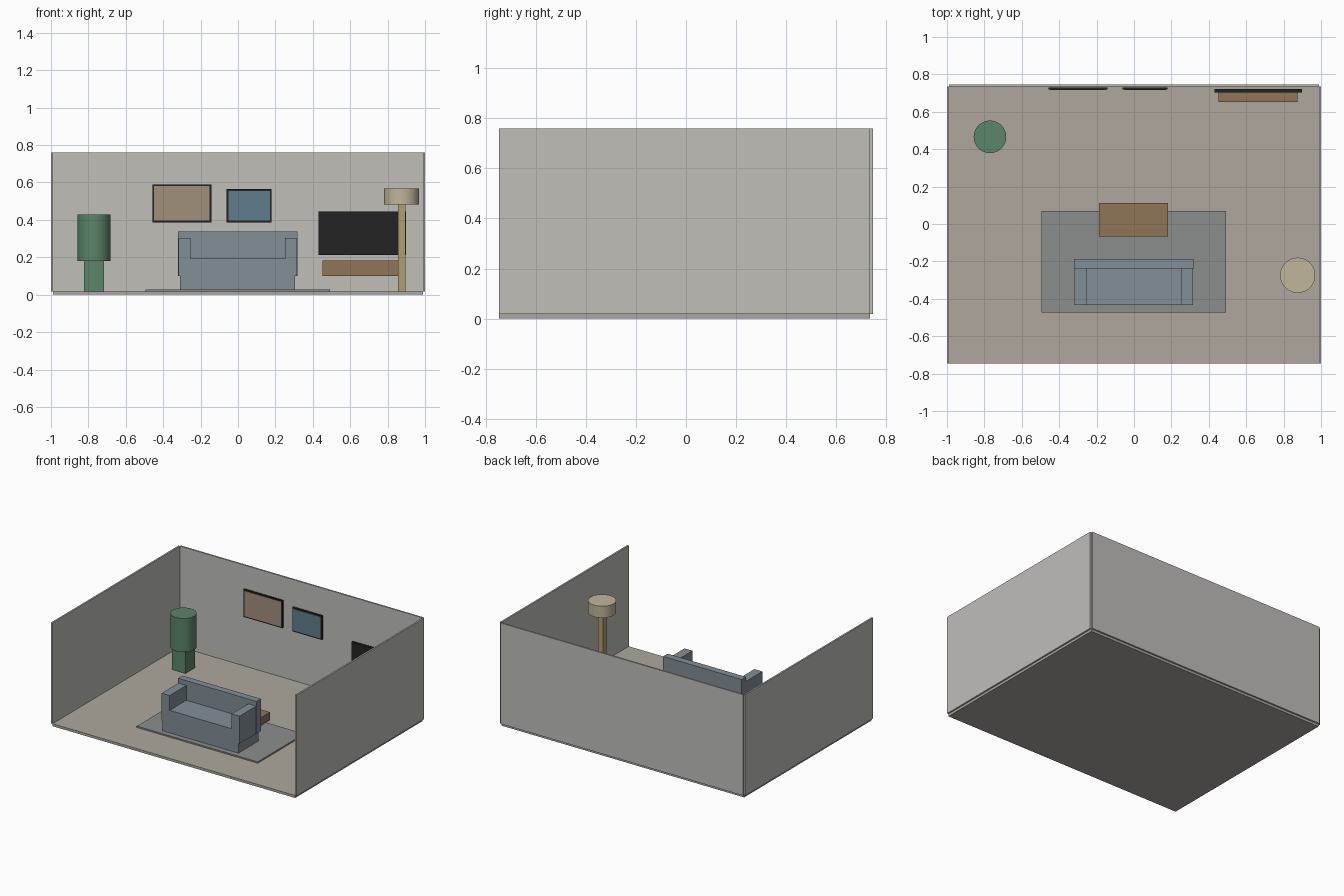
import bpy, bmesh

if "Cube" in bpy.data.objects:
    bpy.data.objects.remove(bpy.data.objects["Cube"])

def material(name, rgb):
    # sRGB 0-255 converted to linear
    m = bpy.data.materials.new(name)
    m.diffuse_color = [(c / 255) ** 2.2 for c in rgb] + [1]
    m.use_nodes = True
    m.node_tree.nodes["Principled BSDF"].inputs["Base Color"].default_value = m.diffuse_color
    return m

WALL = material("wall_paint", (190, 189, 183))
FLOOR = material("floor_beige", (173, 166, 156))
RUG = material("rug_grey", (138, 141, 140))
FABRIC = material("sofa_fabric", (128, 141, 150))
WOOD = material("wood", (142, 116, 88))
BLACK = material("black", (40, 40, 40))
GREEN = material("plant_green", (92, 132, 106))
CREAM = material("lamp_shade_cream", (190, 180, 152))
BRASS = material("lamp_pole_brass", (176, 156, 112))
TAN = material("canvas_tan", (160, 142, 122))
TEAL = material("canvas_teal", (96, 124, 138))

def finish(bm, name, mat):
    bmesh.ops.recalc_face_normals(bm, faces=bm.faces)
    me = bpy.data.meshes.new(name)
    bm.to_mesh(me)
    bm.free()
    ob = bpy.data.objects.new(name, me)
    bpy.context.collection.objects.link(ob)
    me.materials.append(mat)
    return ob

def extrude_y(name, profile, y0, y1, mat):
    bm = bmesh.new()
    face = bm.faces.new([bm.verts.new((x, y0, z)) for x, z in profile])
    ext = bmesh.ops.extrude_face_region(bm, geom=[face])
    verts = [g for g in ext["geom"] if isinstance(g, bmesh.types.BMVert)]
    bmesh.ops.translate(bm, verts=verts, vec=(0, y1 - y0, 0))
    return finish(bm, name, mat)

def box(name, x, y, z, mat):
    (x0, x1), z0, z1 = x, z[0], z[1]
    return extrude_y(name, [(x0, z0), (x1, z0), (x1, z1), (x0, z1)], y[0], y[1], mat)

def cylinder(name, cx, cy, r, z, mat):
    bpy.ops.mesh.primitive_cylinder_add(vertices=48, radius=r, depth=z[1] - z[0],
                                        location=(cx, cy, (z[0] + z[1]) / 2))
    ob = bpy.context.object
    ob.name = name
    ob.data.materials.append(mat)
    bpy.ops.object.shade_smooth_by_angle()
    return ob

def picture(name, x, z, mat):
    box(name + "_frame", x, (0.719, 0.731), z, BLACK)
    b = 0.009
    box(name + "_canvas", (x[0] + b, x[1] - b), (0.716, 0.722), (z[0] + b, z[1] - b), mat)

F = 0.018  # floor top

# Room shell
box("floor", (-0.988, 0.988), (-0.746, 0.735), (0, F), FLOOR)
box("back_wall", (-0.988, 0.988), (0.735, 0.747), (F, 0.76), WALL)
for side, s in (("left", -1), ("right", 1)):
    box(side + "_wall", sorted((s * 0.988, s)), (-0.746, 0.735), (F, 0.76), WALL)

# Rug and coffee table
box("rug", (-0.494, 0.491), (-0.472, 0.07), (F, 0.028), RUG)
box("coffee_table", (-0.188, 0.182), (-0.068, 0.113), (0.03, 0.088), WOOD)

# Sofa: stepped base with arms as one profile, plus backrest
half = [(0.308, 0.028), (0.308, 0.1), (0.317, 0.1), (0.317, 0.302), (0.252, 0.302), (0.252, 0.193)]
c = -0.002
profile = [(c + x, z) for x, z in half] + [(c - x, z) for x, z in reversed(half)]
extrude_y("sofa_seat_and_arms", profile, -0.433, -0.238, FABRIC)
box("sofa_backrest", (-0.321, 0.317), (-0.238, -0.187), (0.1, 0.337), FABRIC)
box("sofa_rear_base", (-0.31, 0.306), (-0.238, -0.2), (0.028, 0.1), FABRIC)

# Pictures, television and console on the back wall
picture("large_picture", (-0.457, -0.143), (0.387, 0.59), TAN)
picture("small_picture", (-0.061, 0.179), (0.387, 0.564), TEAL)
box("television", (0.431, 0.898), (0.703, 0.722), (0.211, 0.445), BLACK)
box("media_console", (0.453, 0.874), (0.652, 0.722), (0.1, 0.184), WOOD)

# Potted plant
box("plant_pot", (-0.824, -0.716), (0.412, 0.52), (F, 0.18), GREEN)
cylinder("plant_foliage", -0.77, 0.466, 0.087, (0.18, 0.428), GREEN)

# Floor lamp
box("lamp_pole", (0.855, 0.895), (-0.294, -0.254), (F, 0.481), BRASS)
cylinder("lamp_shade", 0.875, -0.274, 0.094, (0.481, 0.567), CREAM)
